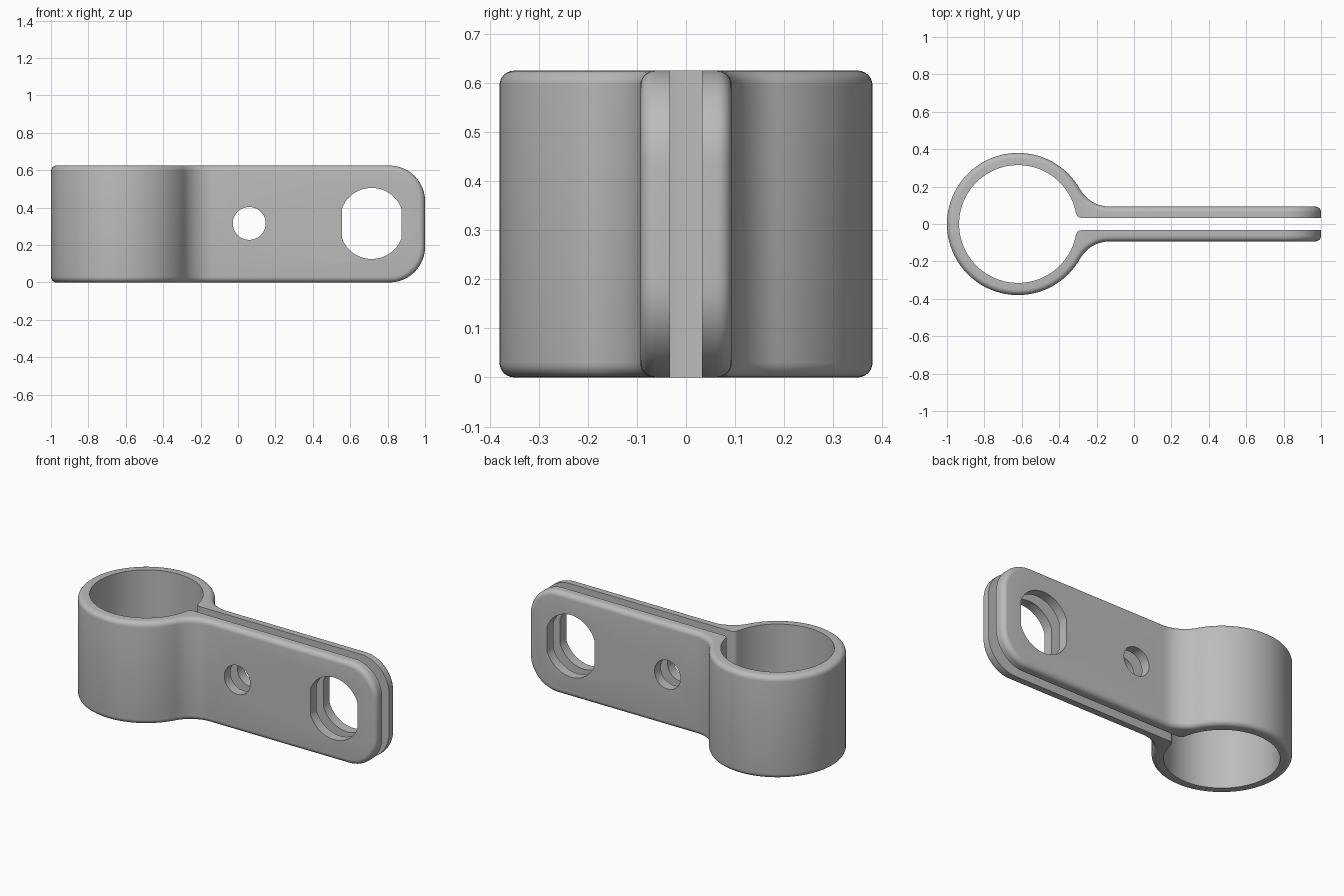
import bpy, bmesh
from math import sin, cos, pi, atan2, hypot, sqrt

if "Cube" in bpy.data.objects:
    bpy.data.objects.remove(bpy.data.objects["Cube"], do_unlink=True)

HEIGHT = 0.625
RING_X, R_OUT, R_IN = -0.62, 0.38, 0.315    # ring
GAP, ARM_Y = 0.033, 0.093                   # half gap and outer face of the arms
FILLET, LIP = 0.182, 0.03                   # ring-to-arm fillet, gap lip rounding
CORNER, RIM = 0.19, 0.03                    # arm end corners, rounded outer rim

grey = bpy.data.materials.new("Plain grey")
grey.use_nodes = True
colour = (0.5, 0.5, 0.5, 1)
grey.diffuse_color = colour
grey.node_tree.nodes["Principled BSDF"].inputs["Base Color"].default_value = colour


def arc(cx, cy, r, a0, a1, n):
    return [(cx + r * cos(a0 + (a1 - a0) * i / n),
             cy + r * sin(a0 + (a1 - a0) * i / n)) for i in range(n + 1)]


def prism(points, vector):
    """Closed solid made by extruding a flat outline."""
    bm = bmesh.new()
    face = bm.faces.new([bm.verts.new(p) for p in points])
    new = bmesh.ops.extrude_face_region(bm, geom=[face])["geom"]
    bmesh.ops.translate(bm, vec=vector,
                        verts=[v for v in new if isinstance(v, bmesh.types.BMVert)])
    bmesh.ops.recalc_face_normals(bm, faces=bm.faces)
    return bm


def make_object(name, bm):
    mesh = bpy.data.meshes.new(name)
    bm.to_mesh(mesh)
    bm.free()
    mesh.materials.append(grey)
    obj = bpy.data.objects.new(name, mesh)
    bpy.context.collection.objects.link(obj)
    return obj


# Half outline of the clamp: outer ring, fillet, arm, gap lip, inner ring
fy = ARM_Y + FILLET
fdx = sqrt((R_OUT + FILLET) ** 2 - fy ** 2)
fa = atan2(fy, fdx)
ly = GAP + LIP
ldx = sqrt((R_IN + LIP) ** 2 - ly ** 2)
la = atan2(ly, ldx)
outer = arc(RING_X, 0, R_OUT, pi, fa, 40)
outer += arc(RING_X + fdx, fy, FILLET, pi + fa, 1.5 * pi, 12)[1:]
outer += [(1, ARM_Y)]
inner = [(1, GAP)] + arc(RING_X + ldx, ly, LIP, 1.5 * pi, pi + la, 6)
inner += arc(RING_X, 0, R_IN, la, pi, 44)[1:]


def mirrored(points):
    return [(x, -y) for x, y in reversed(points)]


outline = outer + inner + mirrored(inner)[1:] + mirrored(outer)[:-1]
bm = prism([(x, y, 0) for x, y in outline], (0, 0, HEIGHT))

# Round the end corners of both arms
ends = [e for e in bm.edges
        if all(v.co.x > 0.99 for v in e.verts)
        and abs(e.verts[0].co.z - e.verts[1].co.z) < 0.001]
bmesh.ops.bevel(bm, geom=ends, offset=CORNER, offset_type='OFFSET',
                segments=12, profile=0.5, affect='EDGES')


# Round the outer rim all the way along
def on_outside(v):
    if v.co.x < RING_X + 0.33:
        return hypot(v.co.x - RING_X, v.co.y) > 0.36
    return abs(v.co.y) > ARM_Y - 0.005


bm.normal_update()
rim = [e for e in bm.edges
       if all(on_outside(v) for v in e.verts) and e.calc_face_angle(0) > 1]
bmesh.ops.bevel(bm, geom=rim, offset=RIM, offset_type='OFFSET',
                segments=6, profile=0.5, affect='EDGES')
clamp = make_object("clamp_body", bm)

# Bolt hole and oblong hole through both arms
mid = HEIGHT / 2 + 0.003
bolt = arc(0.06, mid, 0.088, 0, 2 * pi, 40)[:-1]
half, r, shift = 0.16, 0.17, 0.02
a = atan2(sqrt(r * r - half * half), half)
oblong = arc(0.715, mid + shift, r, a, pi - a, 24)
oblong += arc(0.715, mid - shift, r, pi + a, 2 * pi - a, 24)
bpy.context.view_layer.objects.active = clamp
for name, shape in (("bolt_hole_cutter", bolt), ("oblong_hole_cutter", oblong)):
    cutter = make_object(name, prism([(x, -0.2, z) for x, z in shape], (0, 0.4, 0)))
    cutter.hide_render = True
    mod = clamp.modifiers.new(name, 'BOOLEAN')
    mod.operation = 'DIFFERENCE'
    mod.solver = 'EXACT'
    mod.object = cutter
    bpy.ops.object.modifier_apply(modifier=name)
    bpy.data.objects.remove(cutter, do_unlink=True)

# Smooth curves, sharp hole edges
for obj in bpy.context.selected_objects:
    obj.select_set(False)
clamp.select_set(True)
bpy.ops.object.shade_smooth_by_angle(angle=pi / 6)
